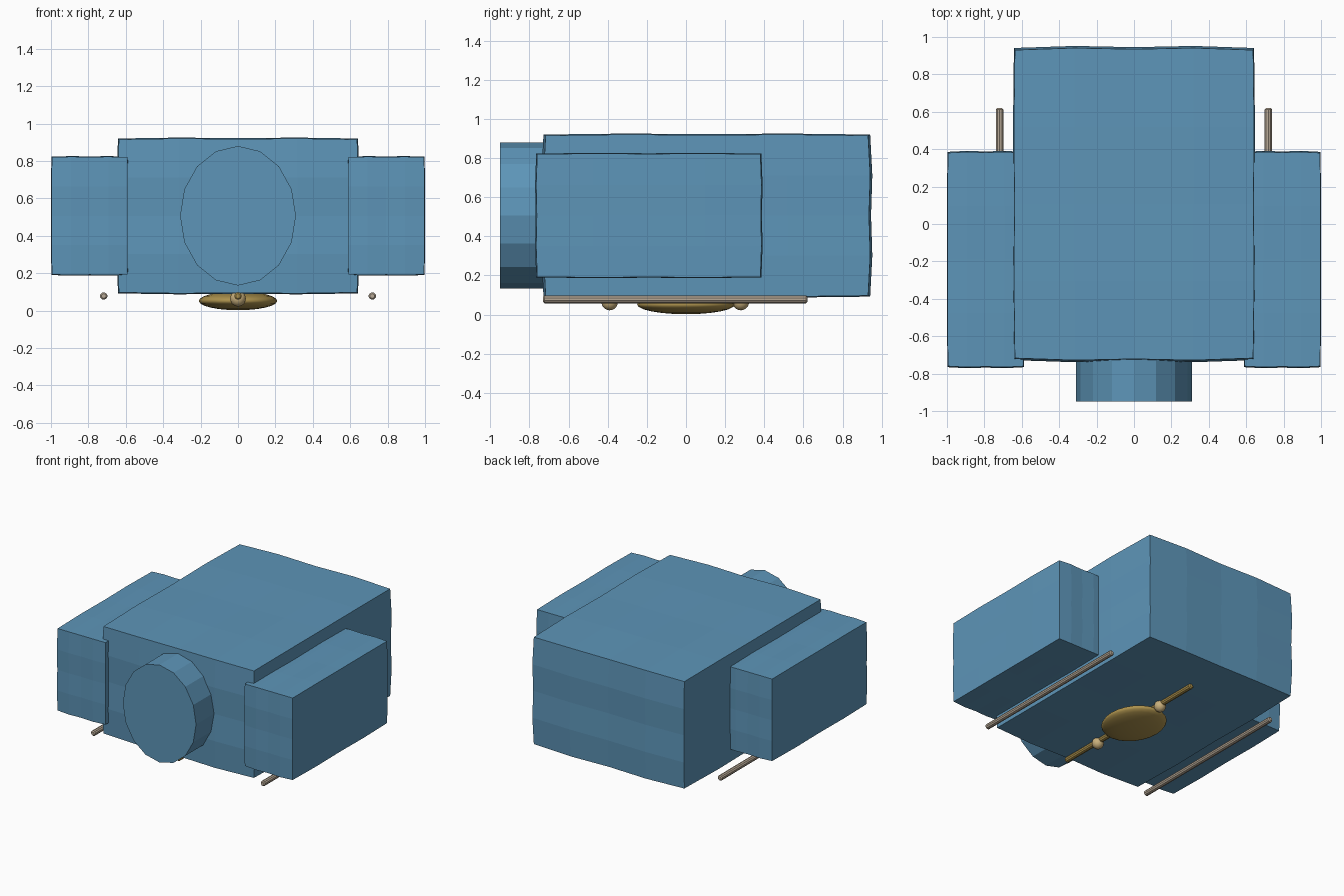
import bpy, bmesh, math
from mathutils import Vector, Matrix

if "Cube" in bpy.data.objects:
    bpy.data.objects.remove(bpy.data.objects["Cube"])


def material(name, rgb):
    m = bpy.data.materials.new(name)
    m.diffuse_color = (*rgb, 1)
    m.use_nodes = True
    m.node_tree.nodes["Principled BSDF"].inputs["Base Color"].default_value = m.diffuse_color
    return m


BLUE = material("steel blue", (0.110, 0.300, 0.480))
GOLD = material("dull gold", (0.420, 0.290, 0.075))
BRASS = material("pale brass", (0.580, 0.430, 0.200))
METAL = material("warm grey metal", (0.480, 0.400, 0.310))


def finish(bm, name, mat, smooth=False):
    bmesh.ops.recalc_face_normals(bm, faces=bm.faces)
    me = bpy.data.meshes.new(name)
    bm.to_mesh(me)
    bm.free()
    me.materials.append(mat)
    for p in me.polygons:
        p.use_smooth = smooth
    ob = bpy.data.objects.new(name, me)
    bpy.context.collection.objects.link(ob)
    return ob


def wave(t):
    # 0 at the border, 1 at the quarter points, 0.4 in the middle
    t = abs(t)
    return 0.4 + 1.2 * t if t < 0.5 else 2 * (1 - t)


def padded_box(name, lo, hi, bulge):
    # subdivided box whose faces swell slightly
    bm = bmesh.new()
    bmesh.ops.create_cube(bm, size=2)
    bmesh.ops.subdivide_edges(bm, edges=bm.edges, cuts=3, use_grid_fill=True)
    lo, hi = Vector(lo), Vector(hi)
    for v in bm.verts:
        c = v.co.copy()
        for i in range(3):
            v.co[i] = (lo[i] + hi[i]) / 2 + c[i] * (hi[i] - lo[i]) / 2
            if abs(c[i]) > 0.99:
                a, b = c[(i + 1) % 3], c[(i + 2) % 3]
                v.co[i] += math.copysign(bulge[i], c[i]) * (wave(a) + wave(b)) / 2
    return finish(bm, name, BLUE)


def rod(name, x, y0, y1, z, r, mat):
    bm = bmesh.new()
    bmesh.ops.create_cone(bm, cap_ends=True, segments=10, radius1=r, radius2=r, depth=y1 - y0,
                          matrix=Matrix.Translation((x, (y0 + y1) / 2, z))
                          @ Matrix.Rotation(math.pi / 2, 4, 'X'))
    ends = [e for e in bm.edges if abs(e.verts[0].co.y - e.verts[1].co.y) < 1e-4]
    bmesh.ops.bevel(bm, geom=ends, offset=r * 0.35, segments=1, affect='EDGES')
    return finish(bm, name, mat)


def ball(name, centre, radii, mat, u=16, v=10):
    bm = bmesh.new()
    bmesh.ops.create_uvsphere(bm, u_segments=u, v_segments=v, radius=1,
                              matrix=Matrix.Translation(centre) @ Matrix.Diagonal((*radii, 1)))
    return finish(bm, name, mat, True)


# main body and side pods
padded_box("main_body", (-0.637, -0.717, 0.097), (0.637, 0.93, 0.915), (0.01, 0.022, 0.01))
for side, s in (("left", -1), ("right", 1)):
    x0, x1 = sorted((s * 0.59, s * 0.995))
    padded_box(side + "_pod", (x0, -0.76, 0.193), (x1, 0.38, 0.82), (0.005, 0.011, 0.006))
    rod(side + "_rail", s * 0.718, -0.73, 0.62, 0.078, 0.02, METAL)

# oval front drum
bm = bmesh.new()
bmesh.ops.create_cone(bm, cap_ends=True, segments=16, radius1=1, radius2=1, depth=0.35,
                      matrix=Matrix.Translation((0, -0.775, 0.507))
                      @ Matrix.Diagonal((0.31, 1, 0.373, 1))
                      @ Matrix.Rotation(math.pi / 2, 4, 'X'))
finish(bm, "front_drum", BLUE)

# underside fittings
rod("centre_rail", 0, -0.73, 0.62, 0.078, 0.02, GOLD)
ball("belly_disc", (0, 0, 0.052), (0.21, 0.25, 0.05), GOLD, 24, 12)
for name, y in (("front", -0.39), ("rear", 0.28)):
    ball(name + "_bead", (0, y, 0.064), (0.042, 0.042, 0.042), BRASS)
